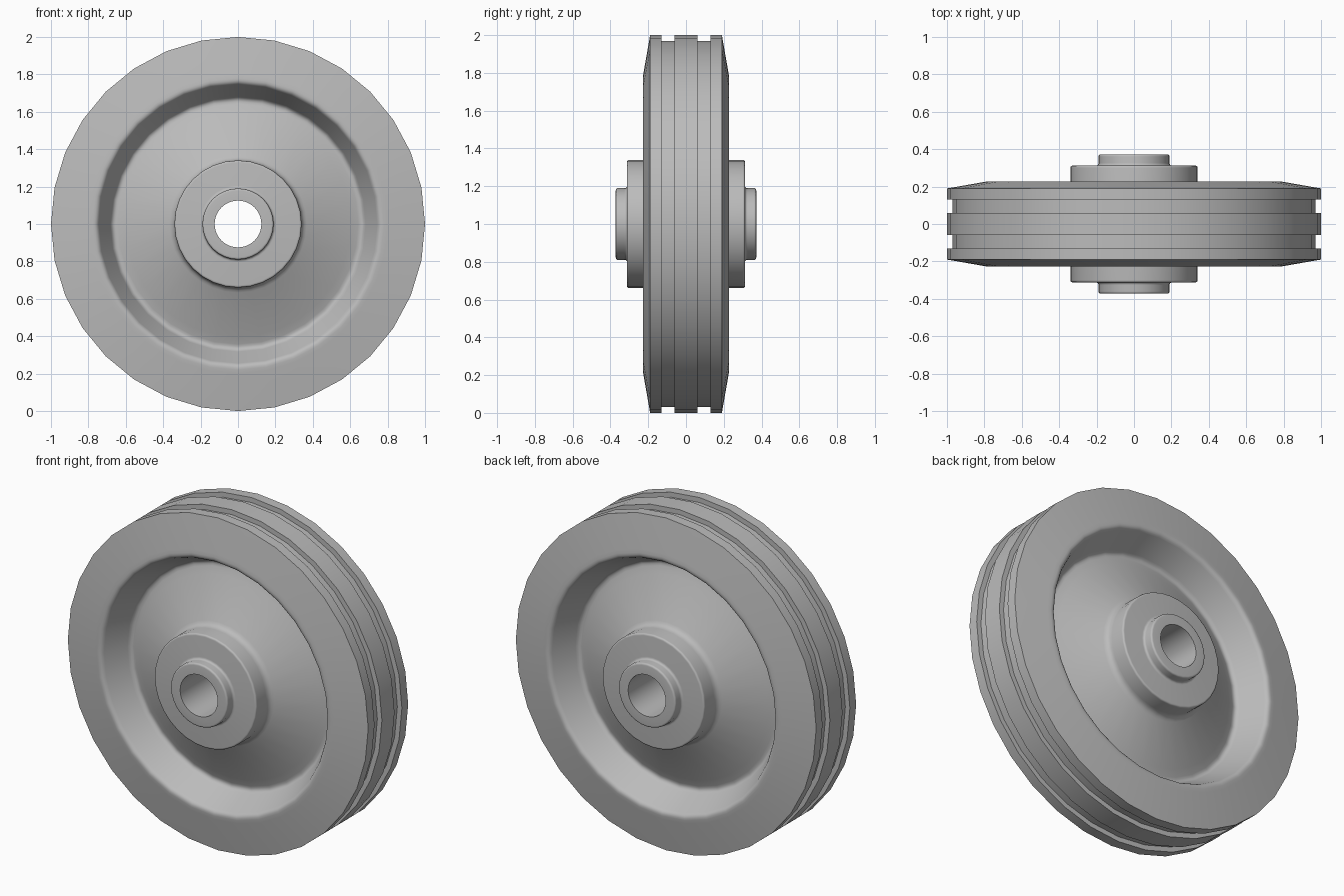
import bpy
import bmesh
import math
from mathutils import Vector, Matrix

SEGMENTS = 32

cube = bpy.data.objects.get("Cube")
if cube:
    bpy.data.objects.remove(cube, do_unlink=True)

# One plain grey finish
grey = bpy.data.materials.new("plain_grey")
grey.use_nodes = True
grey.diffuse_color = (0.5, 0.5, 0.5, 1)
grey.node_tree.nodes["Principled BSDF"].inputs["Base Color"].default_value = grey.diffuse_color


def rounded(points, steps=4):
    """Turn (radius, offset, fillet) corners into a profile with round fillets."""
    result = []
    for i, (r, y, fillet) in enumerate(points):
        corner = Vector((r, y))
        if not fillet:
            result.append(corner)
            continue
        before = Vector(points[i - 1][:2]) - corner
        after = Vector(points[i + 1][:2]) - corner
        start = corner + before.normalized() * fillet
        end = corner + after.normalized() * fillet
        for k in range(steps + 1):
            t = k / steps
            result.append(start.lerp(corner, t).lerp(corner.lerp(end, t), t))
    return result


def lathe(name, half, closed=False):
    """Mirror a half profile across the mid plane and spin it about the axle."""
    side = rounded(half)
    profile = side + [Vector((p.x, -p.y)) for p in reversed(side)]
    bm = bmesh.new()
    rings = []
    for s in range(SEGMENTS):
        turn = Matrix.Rotation(math.tau * s / SEGMENTS, 3, 'Y')
        rings.append([bm.verts.new(turn @ Vector((p.x, p.y, 0))) for p in profile])
    count = len(profile)
    for s, ring in enumerate(rings):
        nxt = rings[(s + 1) % SEGMENTS]
        for i in range(count if closed else count - 1):
            j = (i + 1) % count
            bm.faces.new((ring[i], ring[j], nxt[j], nxt[i]))
    bmesh.ops.recalc_face_normals(bm, faces=bm.faces)
    mesh = bpy.data.meshes.new(name)
    bm.to_mesh(mesh)
    bm.free()
    mesh.materials.append(grey)
    obj = bpy.data.objects.new(name, mesh)
    obj.location.z = 1
    bpy.context.collection.objects.link(obj)
    bpy.ops.object.select_all(action='DESELECT')
    bpy.context.view_layer.objects.active = obj
    obj.select_set(True)
    bpy.ops.object.shade_smooth_by_angle(angle=math.radians(30))


# Grooved tyre: web edge, recess wall, tapered flank, tread with two grooves
lathe("tyre", [
    (0.60, 0.08, 0), (0.67, 0.05, 0.03), (0.755, 0.232, 0.025), (0.80, 0.225, 0),
    (1.00, 0.19, 0), (1.00, 0.13, 0), (0.97, 0.13, 0), (0.97, 0.06, 0), (1.00, 0.06, 0),
])

# Conical web with a stepped hub and a through bore
lathe("web_and_hub", [
    (0.125, 0.372, 0), (0.19, 0.372, 0.012), (0.19, 0.312, 0.015), (0.34, 0.312, 0.012),
    (0.34, 0.19, 0.03), (0.60, 0.08, 0),
], closed=True)
